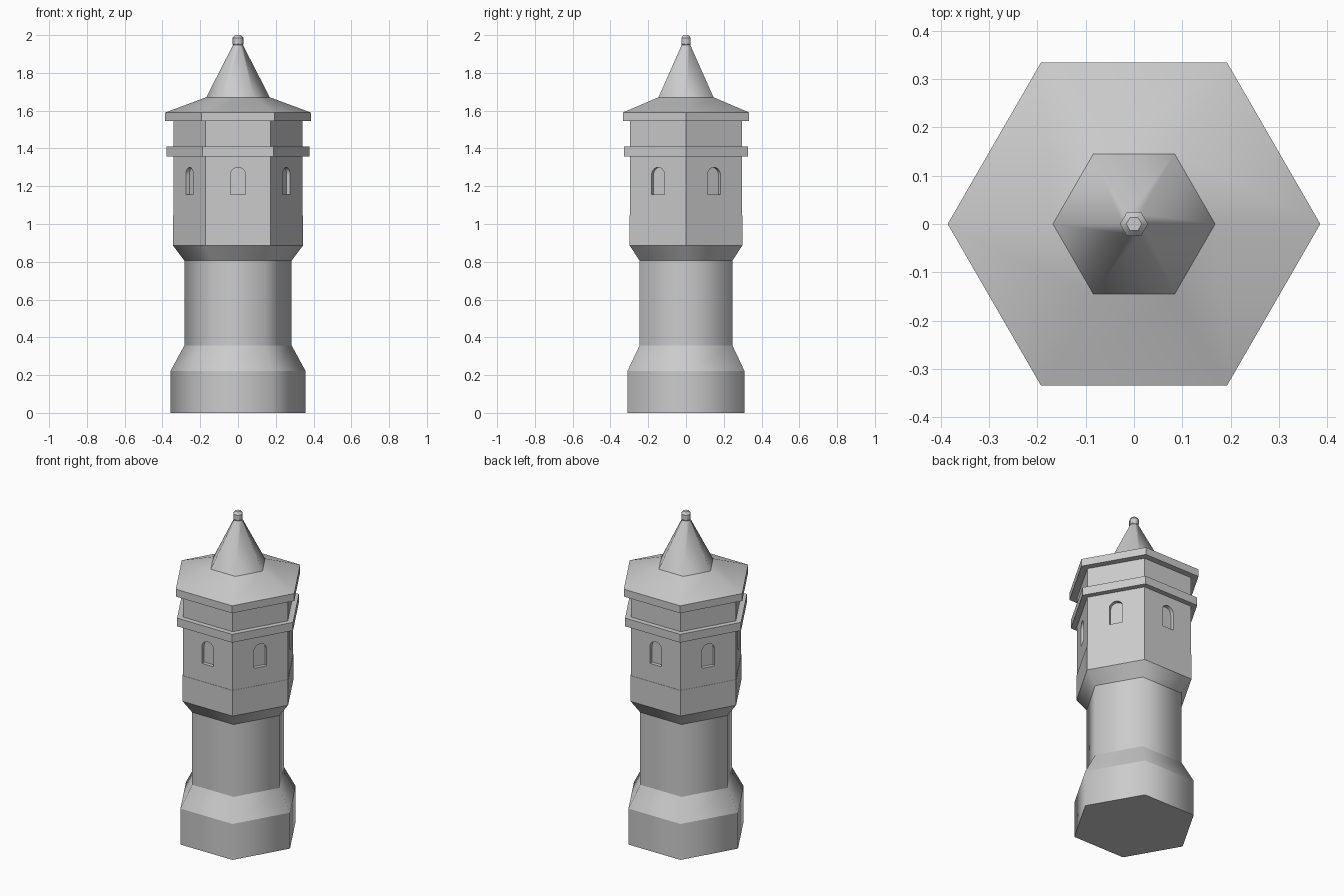
import bpy, bmesh
from math import sin, cos, pi, radians

if "Cube" in bpy.data.objects:
    bpy.data.objects.remove(bpy.data.objects["Cube"])


def finish(name, bm):
    bmesh.ops.recalc_face_normals(bm, faces=bm.faces[:])
    me = bpy.data.meshes.new(name)
    bm.to_mesh(me)
    bm.free()
    ob = bpy.data.objects.new(name, me)
    bpy.context.collection.objects.link(ob)
    return ob


def hex_part(name, profile, smooth=False):
    """Six-sided solid from (radius, z) points; level edges stay crisp."""
    bm = bmesh.new()
    rings = [[bm.verts.new((r * cos(k * pi / 3), r * sin(k * pi / 3), z))
              for k in range(6)] for r, z in profile]
    for a, b in zip(rings, rings[1:]):
        for k in range(6):
            n = (k + 1) % 6
            bm.faces.new((a[k], a[n], b[n], b[k])).smooth = smooth
    bm.faces.new(rings[0][::-1])
    bm.faces.new(rings[-1])
    for e in bm.edges:
        if abs(e.verts[0].co.z - e.verts[1].co.z) < 1e-5:
            e.smooth = False
    return finish(name, bm)


# Lower tower: plinth, sloped shoulder, shaft and flared collar
hex_part("tower_shaft", [(.357, 0), (.357, .223), (.284, .357),
                         (.284, .806), (.344, .886)], True)

# Gallery room
hex_part("gallery_base", [(.344, .886), (.344, 1.045)])
walls = hex_part("gallery_walls", [(.342, 1.045), (.342, 1.545)])

# Arched window recess in each of the six walls
bm = bmesh.new()
arch = [(-.04, 1.156), (.04, 1.156)]
arch += [(.04 * cos(i * pi / 10), 1.26 + .04 * sin(i * pi / 10)) for i in range(11)]
apothem = .342 * cos(pi / 6)
for k in range(6):
    a = radians(30 + 60 * k)
    inner, outer = [[bm.verts.new((d * cos(a) - u * sin(a), d * sin(a) + u * cos(a), z))
                     for u, z in arch] for d in (apothem - .022, apothem + .05)]
    bm.faces.new(inner[::-1])
    bm.faces.new(outer)
    for i in range(len(arch)):
        j = (i + 1) % len(arch)
        bm.faces.new((inner[i], inner[j], outer[j], outer[i]))
cutter = finish("window_cutter", bm)
cutter.hide_render = True
mod = walls.modifiers.new("windows", 'BOOLEAN')
mod.operation = 'DIFFERENCE'
mod.solver = 'EXACT'
mod.object = cutter
bpy.context.view_layer.objects.active = walls
bpy.ops.object.modifier_apply(modifier=mod.name)
bpy.data.objects.remove(cutter)

# Belt moulding and roof
hex_part("belt_moulding", [(.378, 1.358), (.378, 1.409)])
hex_part("eave", [(.386, 1.544), (.386, 1.59)])
hex_part("roof", [(.386, 1.59), (.168, 1.671)], True)
hex_part("spire", [(.168, 1.671), (.024, 1.952)], True)
hex_part("finial", [(.024, 1.945), (.029, 1.953), (.029, 1.985), (.016, 2.0)], True)
